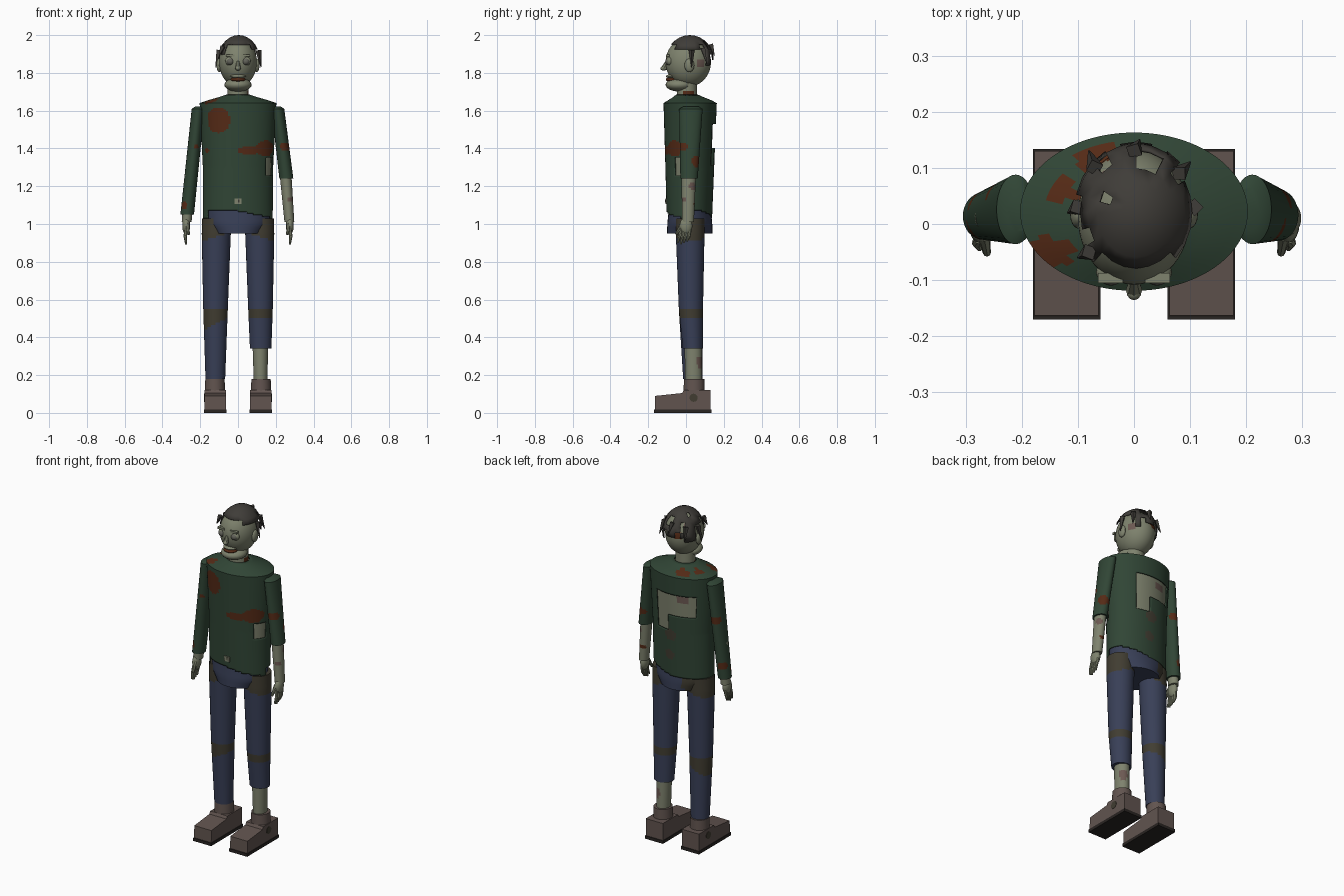
import bpy, bmesh, math
from mathutils import Matrix, Vector

if "Cube" in bpy.data.objects:
    bpy.data.objects.remove(bpy.data.objects["Cube"])

COLOURS = {
    "skin": (.21, .225, .155), "shirt_green": (.03, .06, .036), "blood": (.09, .023, .008),
    "denim": (.04, .05, .095), "dirt": (.052, .046, .031), "shoe_brown": (.12, .088, .078),
    "sole_dark": (.022, .018, .016), "hair": (.05, .046, .04), "bruise": (.15, .1, .085),
    "eye_grey": (.12, .12, .1)}
MATS = {}
for key, rgb in COLOURS.items():
    m = bpy.data.materials.new(key)
    m.use_nodes = True
    m.diffuse_color = (*rgb, 1)
    bsdf = m.node_tree.nodes["Principled BSDF"]
    bsdf.inputs["Base Color"].default_value = (*rgb, 1)
    bsdf.inputs["Roughness"].default_value = .9
    MATS[key] = m
made = []


def finish(name, bm, rule):
    """Colour each face by a rule (None deletes the face) and link the object."""
    pick = rule if callable(rule) else lambda c: rule
    used, dead = [], []
    for f in bm.faces:
        key = pick(f.calc_center_median())
        if key is None:
            dead.append(f)
            continue
        if key not in used:
            used.append(key)
        f.material_index = used.index(key)
    bmesh.ops.delete(bm, geom=dead, context='FACES')
    me = bpy.data.meshes.new(name)
    bm.to_mesh(me)
    bm.free()
    for key in used:
        me.materials.append(MATS[key])
    ob = bpy.data.objects.new(name, me)
    bpy.context.collection.objects.link(ob)
    made.append(ob)
    return ob


def loft(name, sections, rule, n=32, step=.02, caps=True):
    """Stack of ellipses (cx, cy, z, rx, ry), subdivided evenly along its length."""
    bm, rings = bmesh.new(), []
    path = []
    for a, b in zip(sections, sections[1:]):
        k = max(1, round(abs(b[2] - a[2]) / step))
        path += [[p + (q - p) * i / k for p, q in zip(a, b)] for i in range(k)]
    for cx, cy, z, rx, ry in path + [sections[-1]]:
        rings.append([bm.verts.new((cx + rx * math.cos(t * math.tau / n),
                                    cy + ry * math.sin(t * math.tau / n), z)) for t in range(n)])
    for r, s in zip(rings, rings[1:]):
        for i in range(n):
            j = (i + 1) % n
            bm.faces.new((r[i], r[j], s[j], s[i]))
    if caps:
        bm.faces.new(rings[0])
        bm.faces.new(rings[-1])
    bmesh.ops.recalc_face_normals(bm, faces=bm.faces)
    return finish(name, bm, rule)


def ball(name, at, r, rule, u=24, v=14):
    bm = bmesh.new()
    bmesh.ops.create_uvsphere(bm, u_segments=u, v_segments=v, radius=1,
                              matrix=Matrix.Translation(at) @ Matrix.Diagonal((*r, 1)))
    return finish(name, bm, rule)


def box(name, at, size, rule):
    bm = bmesh.new()
    bmesh.ops.create_cube(bm, size=1, matrix=Matrix.Translation(at) @ Matrix.Diagonal((*size, 1)))
    return finish(name, bm, rule)


def spike(name, a, b, r1, r2, rule, n=8):
    a, b = Vector(a), Vector(b)
    bm = bmesh.new()
    turn = (b - a).to_track_quat('Z', 'Y').to_matrix().to_4x4()
    bmesh.ops.create_cone(bm, cap_ends=True, segments=n, radius1=r1, radius2=r2, depth=(b - a).length,
                          matrix=Matrix.Translation((a + b) / 2) @ turn)
    return finish(name, bm, rule)


def spotted(base, *spots):
    """Base colour with ellipsoid stains (colour, centre, radii)."""
    def rule(c):
        for key, at, r in spots:
            if sum(((p - q) / s) ** 2 for p, q, s in zip(c, at, r)) < 1:
                return key
        return base
    return rule


# Torso under the shirt, and the torn, stained shirt
loft("torso", [(0, .018, 1.08, .17, .108), (0, .021, 1.62, .185, .124)],
     spotted("skin", ("bruise", (-.06, .14, 1.5), (.03, .05, .03))))
stains = spotted(
    "shirt_green",
    ("blood", (-.11, -.1, 1.55), (.07, .06, .068)), ("blood", (.06, -.11, 1.39), (.06, .05, .022)),
    ("blood", (.15, -.07, 1.4), (.06, .07, .042)), ("blood", (-.17, -.06, 1.39), (.016, .03, .016)),
    ("blood", (-.125, .06, 1.66), (.025, .025, .03)), ("blood", (-.15, -.05, 1.65), (.05, .03, .016)),
    ("blood", (-.06, .12, 1.66), (.045, .03, .025)),
    ("dirt", (0, .15, 1.28), (.035, .05, .035)), ("dirt", (.01, .15, 1.16), (.03, .05, .03)))


def shirt_rule(c):
    x, y, z = c
    if z < 1.1:
        if y < 0 and -.16 < x and z < 1.07 - max(0, x + .01) * .2:
            return None
        if y >= 0 and x > 0 and z < 1.03 + .25 * x:
            return None
    if y > .05 and (-.145 < x < .095 and 1.405 < z < 1.53 or .01 < x < .095 and 1.31 < z < 1.5):
        return None
    if x > .15 and -.06 < y < 0 and 1.26 < z < 1.35:
        return None
    return stains(c)


shirt = loft("shirt", [(0, .018, 1.03, .185, .12), (0, .02, 1.3, .186, .129), (0, .022, 1.64, .203, .141),
                       (0, .02, 1.655, .16, .115), (0, .012, 1.672, .1, .08), (0, .005, 1.685, .062, .058)],
             shirt_rule, n=96, step=.0085, caps=False)
thick = shirt.modifiers.new("cloth", 'SOLIDIFY')
thick.thickness, thick.offset = .006, -1
box("shirt_tag", (0, -.105, 1.12), (.036, .009, .03), "skin")
box("shirt_tag_mark", (.004, -.11, 1.122), (.007, .004, .015), "dirt")

# Pelvis
loft("pelvis", [(0, .02, .95, .13, .12), (0, .02, 1.0, .165, .119), (0, .02, 1.09, .175, .11)],
     spotted("denim", ("dirt", (-.12, .1, 1.0), (.06, .1, .06)), ("blood", (0, -.11, 1.065), (.015, .03, .015))))


def leg_rule(side):
    def rule(c):
        if c.z > .93 - side * .3 * (c.x - side * .12):
            return "dirt"
        low = .47 + (.5 * (c.x + .12) if side < 0 else .03)
        return "dirt" if low < c.z < .555 else "denim"
    return rule


# Legs, shoes: one trouser leg full length, the other torn above the shin
for side, word in ((-1, "right"), (1, "left")):
    s = side
    hem = .18 if s < 0 else .34
    k = (.55 - hem) / .37
    loft(word + "_trouser_leg", [(s * .12, .036, hem, .063 - .011 * k, .055 - .004 * k),
                                 (s * .119, .026, .55, .065, .064), (s * .115, .022, .95, .077, .076),
                                 (s * .115, .022, 1.03, .075, .076)], leg_rule(s), step=.012)
    loft(word + "_shin", [(s * .12, .04, .15, .036, .044), (s * .118, .038, .36, .041, .046)],
         spotted("skin", ("bruise", (.14, .08, .27), (.03, .03, .03))))
    loft(word + "_shoe_collar", [(s * .122, .043, .11, .054, .056), (s * .122, .043, .18, .051, .054)], "shoe_brown")
    bm = bmesh.new()
    side_profile = [(-.165, .015), (-.163, .09), (-.02, .105), (-.012, .12), (.13, .12), (.13, .015)]
    face = bm.faces.new([bm.verts.new((s * .12 - .057, y, z)) for y, z in side_profile])
    ext = bmesh.ops.extrude_face_region(bm, geom=[face])["geom"]
    bmesh.ops.translate(bm, verts=[v for v in ext if isinstance(v, bmesh.types.BMVert)], vec=(.114, 0, 0))
    bmesh.ops.recalc_face_normals(bm, faces=bm.faces)
    finish(word + "_shoe", bm, "shoe_brown")
    box(word + "_sole", (s * .12, -.018, .009), (.12, .304, .018), "sole_dark")
    spike(word + "_shoe_stain", (s * .174, .04, .08), (s * .179, .04, .08), .022, .022, "dirt", 12)

# Arms: one long sleeve, one torn at the elbow
arm_stains = spotted("shirt_green",
                     ("blood", (.25, -.02, 1.41), (.03, .04, .025)), ("blood", (.26, .05, 1.33), (.04, .025, .032)),
                     ("blood", (-.22, -.03, 1.41), (.012, .03, .013)), ("blood", (-.24, .07, 1.4), (.04, .04, .025)),
                     ("blood", (-.285, -.02, 1.1), (.018, .04, .018)), ("blood", (-.28, .05, 1.13), (.03, .03, .025)))
shoulder = [(.205, .026, 1.622, .022, .04), (.211, .026, 1.61, .034, .062)]
for s, word in ((-1, "right"), (1, "left")):
    end = (.269, .014, 1.05, .036, .042) if s < 0 else (.256, .016, 1.24, .037, .046)
    loft(word + "_sleeve", [(s * a, *r) for a, *r in shoulder + [end]], arm_stains, step=.01)
    loft(word + "_forearm", [(s * .252, .015, 1.26, .031, .038), (s * .272, .01, 1.01, .026, .032)],
         spotted("skin", ("bruise", (.28, .04, 1.2), (.02, .03, .018)), ("bruise", (.28, -.02, 1.13), (.02, .02, .015)),
                 ("blood", (.26, .04, 1.1), (.02, .02, .012))), step=.01)
    # Hand with curled fingers and a thumb
    ball(word + "_palm", (s * .274, 0, .99), (.021, .034, .046), "skin", 16, 10)
    for i in range(4):
        y = -.026 + .016 * i
        tip = .893 + .007 * abs(i - 1)
        spike(f"{word}_finger_{i}", (s * .275, y, .975), (s * .28, y - .008, .93), .01, .009, "skin")
        spike(f"{word}_fingertip_{i}", (s * .28, y - .007, .935), (s * .275, y - .018, tip), .009, .005, "skin")
    spike(word + "_thumb", (s * .268, -.02, 1.0), (s * .262, -.052, .945), .012, .007, "skin")

# Neck and head
loft("neck", [(0, .005, 1.65, .056, .054), (0, .005, 1.76, .053, .052)],
     spotted("skin", ("blood", (.05, .02, 1.685), (.03, .035, .025)), ("blood", (-.05, -.03, 1.68), (.025, .03, .015))))
ball("skull", (0, .012, 1.857), (.1, .12, .13),
     spotted("skin", ("blood", (-.03, .13, 1.88), (.03, .04, .025)), ("bruise", (-.08, .09, 1.93), (.03, .03, .02)),
             ("bruise", (.08, .08, 1.85), (.02, .03, .02))), 48, 32)
ball("jaw", (0, -.035, 1.737), (.072, .073, .036), "skin")
ball("mouth", (0, -.07, 1.765), (.04, .037, .014), "blood")
ball("upper_lip", (0, -.07, 1.782), (.042, .036, .012), "skin")
spike("nose", (0, -.1, 1.862), (0, -.118, 1.822), .008, .015, "skin")
ball("nose_tip", (0, -.118, 1.824), (.014, .018, .012), "skin", 12, 8)
for s, word in ((-1, "right"), (1, "left")):
    ball(word + "_eyelid", (s * .041, -.086, 1.862), (.027, .018, .024), "skin", 16, 10)
    ball(word + "_eye", (s * .041, -.091, 1.86), (.021, .019, .019), "eye_grey", 16, 10)
    box(word + "_brow", (s * .042, -.096, 1.892), (.045, .018, .012), "skin")
    ball(word + "_ear", (s * .1, .018, 1.84), (.014, .026, .036), "skin", 16, 10)

# Ragged hair cap with bald patches; edge heights run anticlockwise from +x
EDGES = (1.92, 1.92, 1.84, 1.84, 1.89, 1.87, 1.87, 1.9, 1.88, 1.84, 1.84, 1.92,
         1.92, 1.92, 1.9, 1.915, 1.915, 1.955, 1.94, 1.955, 1.935, 1.935, 1.92, 1.92)
BALD = ((-.05, .045), (.025, .115), (-.08, -.03), (.055, -.07), (-.045, -.075), (-.06, .1), (.08, .09))


def hair_rule(c):
    i = int(math.atan2(c.y - .02, c.x - .004) % math.tau / math.tau * 24)
    bald = any(math.hypot(c.x - x, c.y - y) < .016 for x, y in BALD)
    return None if c.z < EDGES[i] or bald else "hair"


hair = ball("hair", (.004, .02, 1.868), (.111, .127, .132), hair_rule)
strands = hair.modifiers.new("strands", 'SOLIDIFY')
strands.thickness, strands.offset = .005, -1
for i, (a, b) in enumerate((((.108, .03, 1.92), (.122, .03, 1.83)), ((-.1, .03, 1.92), (-.118, .02, 1.83)),
                            ((0, .13, 1.95), (.01, .15, 1.89)), ((-.08, -.05, 1.94), (-.1, -.06, 1.89)),
                            ((.08, .09, 1.93), (.1, .11, 1.85)), ((-.07, .1, 1.93), (-.08, .13, 1.85)))):
    spike(f"hair_wisp_{i}", a, b, .016, .002, "hair", 4)

# Smooth shading with sharp edges kept
bpy.ops.object.select_all(action='DESELECT')
for ob in made:
    ob.select_set(True)
bpy.context.view_layer.objects.active = made[0]
bpy.ops.object.shade_smooth_by_angle(angle=math.radians(40))
